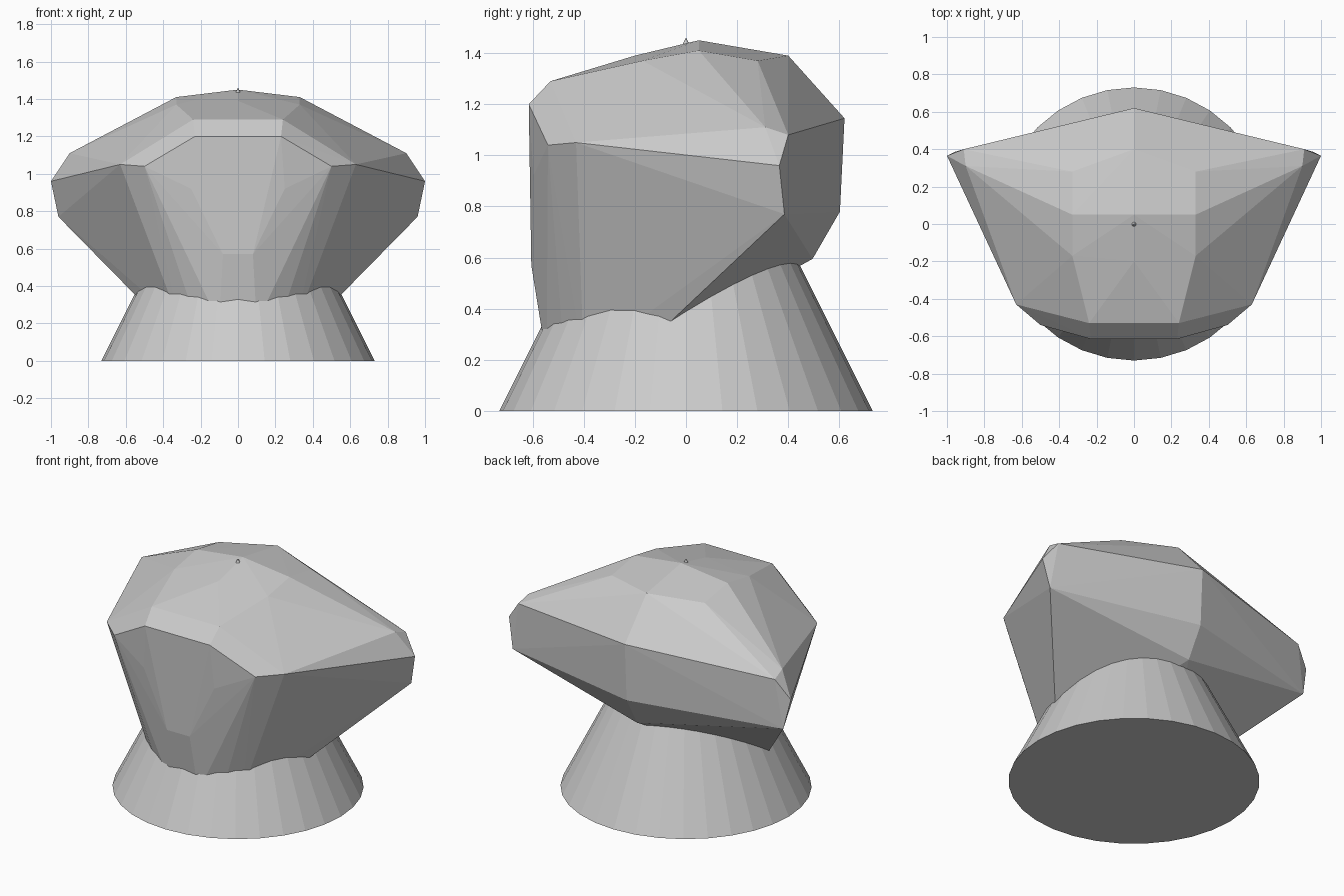
import bpy, bmesh

if "Cube" in bpy.data.objects:
    bpy.data.objects.remove(bpy.data.objects["Cube"])

# Base: full 32-sided cone whose tip just pierces the body's top
bpy.ops.mesh.primitive_cone_add(vertices=32, radius1=0.73, radius2=0, depth=1.46,
                                location=(0, 0, 0.73))
bpy.context.object.name = "cone_base"

# Body: faceted boulder, corner points of the right half (mirrored in x)
corners = [
    # crown
    (0, 0.05, 1.45), (0, -0.2, 1.39), (0, 0.4, 1.39),
    (0.33, 0.05, 1.41), (0.33, 0.28, 1.37), (0.33, -0.17, 1.37),
    # front brow and face
    (0.24, -0.53, 1.29), (0.23, -0.615, 1.2), (0.5, -0.54, 1.04),
    (0.63, -0.43, 1.05), (0.25, -0.597, 0.92), (0.08, -0.605, 0.57),
    # side wing
    (0.9, 0.31, 1.11), (0.91, 0.4, 1.08), (1.0, 0.365, 0.96), (0.96, 0.385, 0.77),
    # back ridge
    (0, 0.62, 1.145), (0, 0.602, 0.78), (0, 0.495, 0.595),
    # underside, hidden in the cone
    (0.1, -0.545, 0.2), (0.22, -0.475, 0.2), (0.31, -0.4, 0.2), (0.4, -0.22, 0.2),
]
bm = bmesh.new()
for x, y, z in corners:
    bm.verts.new((x, y, z))
    if x:
        bm.verts.new((-x, y, z))
hull = bmesh.ops.convex_hull(bm, input=bm.verts[:])
loose = [v for v in bm.verts if not v.link_faces]
bmesh.ops.delete(bm, geom=loose, context='VERTS')
bmesh.ops.recalc_face_normals(bm, faces=bm.faces[:])
mesh = bpy.data.meshes.new("faceted_body")
bm.to_mesh(mesh)
bm.free()
bpy.context.collection.objects.link(bpy.data.objects.new("faceted_body", mesh))
